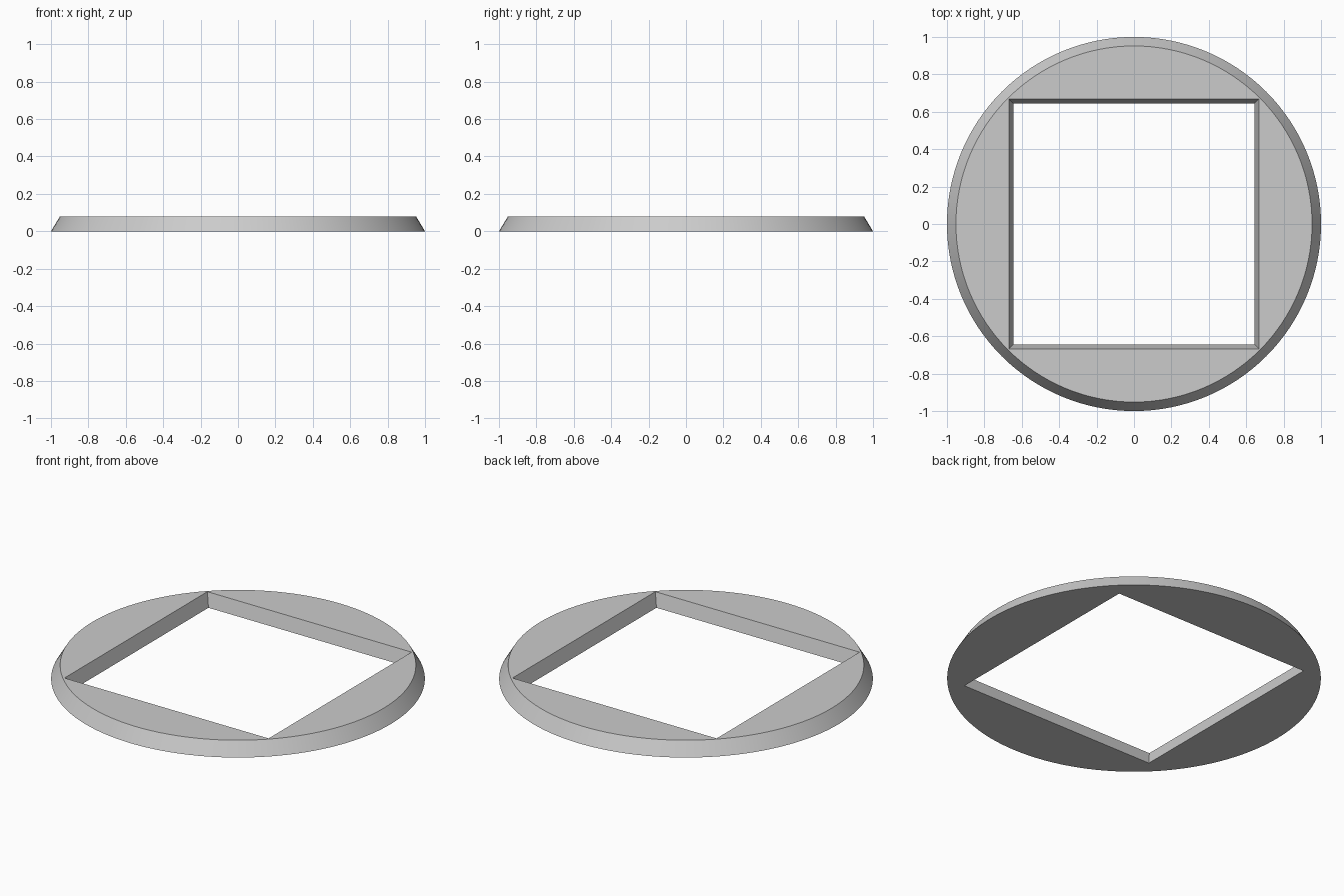
import bpy
import bmesh
from math import cos, sin, tau, radians

cube = bpy.data.objects.get("Cube")
if cube:
    bpy.data.objects.remove(cube, do_unlink=True)

SEGMENTS = 128          # multiple of 8, so the square corners fall on a segment
HEIGHT = 0.08


def round_radius(size, angle):
    return size


def square_radius(size, angle):
    return size / max(abs(cos(angle)), abs(sin(angle)))


# Cross-section of the ring: radius rule, size, height
SECTION = [
    (round_radius, 1.0, 0.0),
    (round_radius, 0.952, HEIGHT),
    (square_radius, 0.667, HEIGHT),
    (square_radius, 0.644, 0.0),
]

# Material
grey = bpy.data.materials.new("plain grey")
grey.use_nodes = True
colour = (0.6, 0.6, 0.6, 1.0)
grey.diffuse_color = colour
grey.node_tree.nodes["Principled BSDF"].inputs["Base Color"].default_value = colour

# Bevelled round plate with a tapered square opening
bm = bmesh.new()
loops = []
for rule, size, z in SECTION:
    loop = []
    for i in range(SEGMENTS):
        a = tau * i / SEGMENTS
        r = rule(size, a)
        loop.append(bm.verts.new((r * cos(a), r * sin(a), z)))
    loops.append(loop)

for k, lower in enumerate(loops):
    upper = loops[(k + 1) % len(loops)]
    for i in range(SEGMENTS):
        j = (i + 1) % SEGMENTS
        bm.faces.new((lower[i], lower[j], upper[j], upper[i]))
bmesh.ops.recalc_face_normals(bm, faces=bm.faces)

mesh = bpy.data.meshes.new("square_holed_ring")
bm.to_mesh(mesh)
bm.free()
mesh.materials.append(grey)
ring = bpy.data.objects.new("square_holed_ring", mesh)
bpy.context.collection.objects.link(ring)

# Smooth rim, sharp edges
bpy.ops.object.select_all(action="DESELECT")
ring.select_set(True)
bpy.context.view_layer.objects.active = ring
bpy.ops.object.shade_smooth_by_angle(angle=radians(30))
